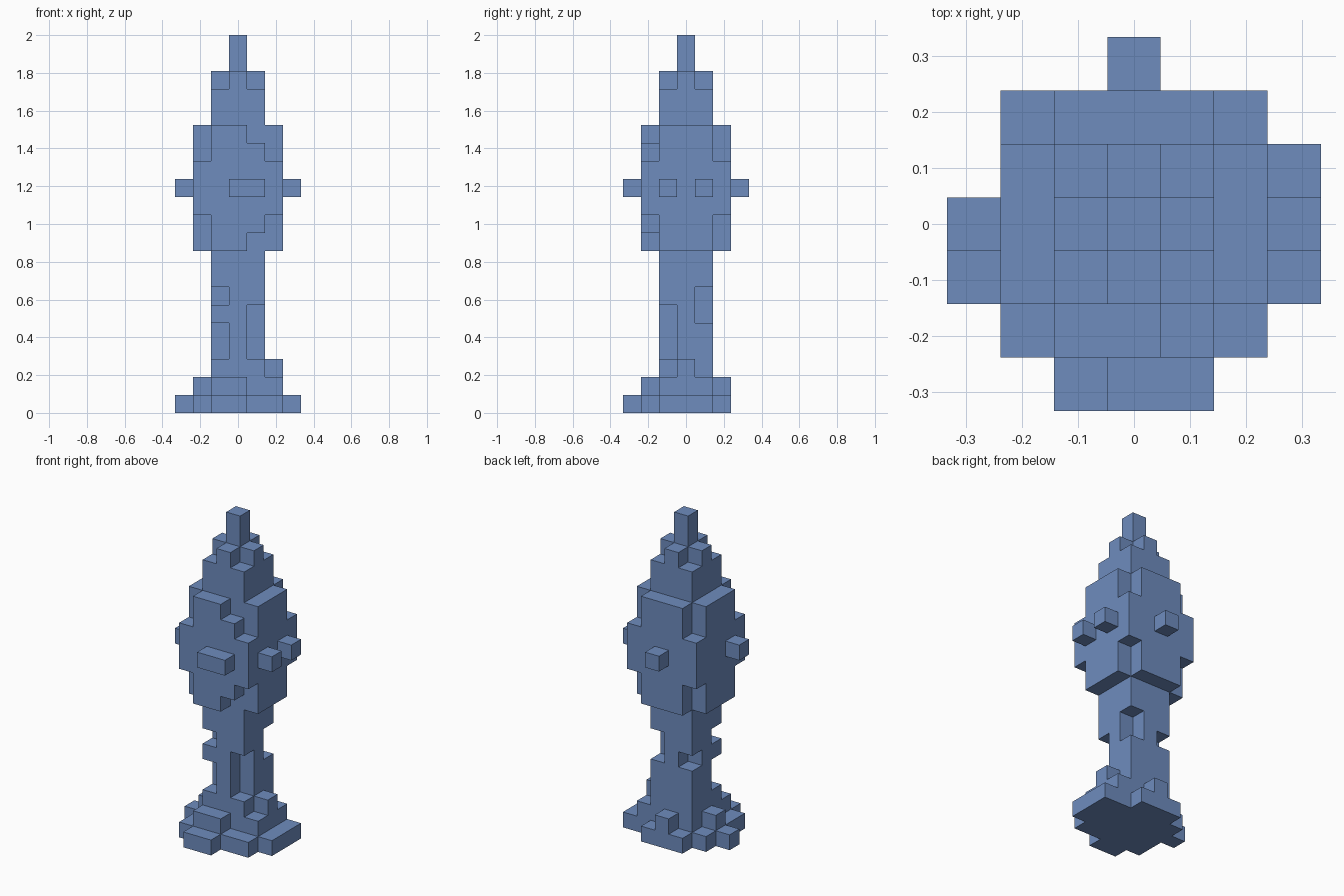
import bpy
import bmesh
from mathutils import Vector

old = bpy.data.objects.get("Cube")
if old:
    bpy.data.objects.remove(old, do_unlink=True)

U = 2 / 21  # edge of one block

blue = bpy.data.materials.new("slate_blue")
blue.use_nodes = True
colour = (0.156, 0.262, 0.515, 1)
blue.diffuse_color = colour
blue.node_tree.nodes["Principled BSDF"].inputs["Base Color"].default_value = colour


def box(x, y, z):
    """All block cells in inclusive ranges; a single number means one cell."""
    spans = [(r, r) if isinstance(r, int) else r for r in (x, y, z)]
    xs, ys, zs = [range(a, b + 1) for a, b in spans]
    return {(i, j, k) for i in xs for j in ys for k in zs}


def corners(r, z):
    return {c for sx in (-r, r) for sy in (-r, r) for c in box(sx, sy, z)}


# Stepped foot
base = box((-2, 2), (-2, 2), 0) - box(-2, 2, 0) - box(2, 2, 0)
base |= box((-1, 0), -3, 0) | box(3, (-1, 1), 0) | box(-3, 0, 0)
base |= box((-1, 1), (-1, 1), 1) | box((-1, 0), -2, 1) | box(2, (-1, 1), 1)
base |= box(-2, 0, 1) | box(0, 2, 1) | box(2, 0, 2)

# Column with chipped corners
stem = box((-1, 1), (-1, 1), (2, 8))
stem -= box(1, -1, (3, 5)) | box(1, 1, (5, 6)) | box(-1, 1, 5)
stem -= box(-1, -1, 6) | box(-1, -1, (3, 4))

# Bulging middle with cut corners
body = box((-2, 2), (-2, 2), (9, 15))
body -= corners(2, (9, 10)) | corners(2, (14, 15))
body -= box(1, -2, 9) | box(1, -2, 15)

# Small knobs around the middle
knobs = box((0, 1), -3, 12) | box(3, -1, 12) | box(3, 1, 12)
knobs |= box(-3, -1, 12) | box(0, 3, 12)

# Stepped crown and spire
crown = box((-1, 1), (-1, 1), (16, 18)) - corners(1, 18)
spire = box(0, 0, (19, 20))

parts = {"base": base, "stem": stem, "body": body,
         "side_knobs": knobs, "crown": crown, "spire": spire}
solid = set().union(*parts.values())


def build(name, cells):
    """Mesh the exposed sides of the part's cells."""
    bm = bmesh.new()
    for cell in sorted(cells):
        mid = Vector(cell) + Vector((0, 0, 0.5))
        for axis in range(3):
            for sign in (-1, 1):
                n = Vector((0, 0, 0))
                n[axis] = sign
                if tuple(int(c + d) for c, d in zip(cell, n)) in solid:
                    continue
                a = Vector((0, 0, 0))
                a[(axis + 1) % 3] = 0.5
                b = n.cross(a)
                centre = mid + n / 2
                ring = (a + b, b - a, -a - b, a - b)
                bm.faces.new([bm.verts.new((centre + r) * U) for r in ring])
    bmesh.ops.remove_doubles(bm, verts=bm.verts, dist=U / 100)
    mesh = bpy.data.meshes.new(name)
    bm.to_mesh(mesh)
    bm.free()
    mesh.materials.append(blue)
    bpy.context.collection.objects.link(bpy.data.objects.new(name, mesh))


for part_name, part_cells in parts.items():
    build(part_name, part_cells)
